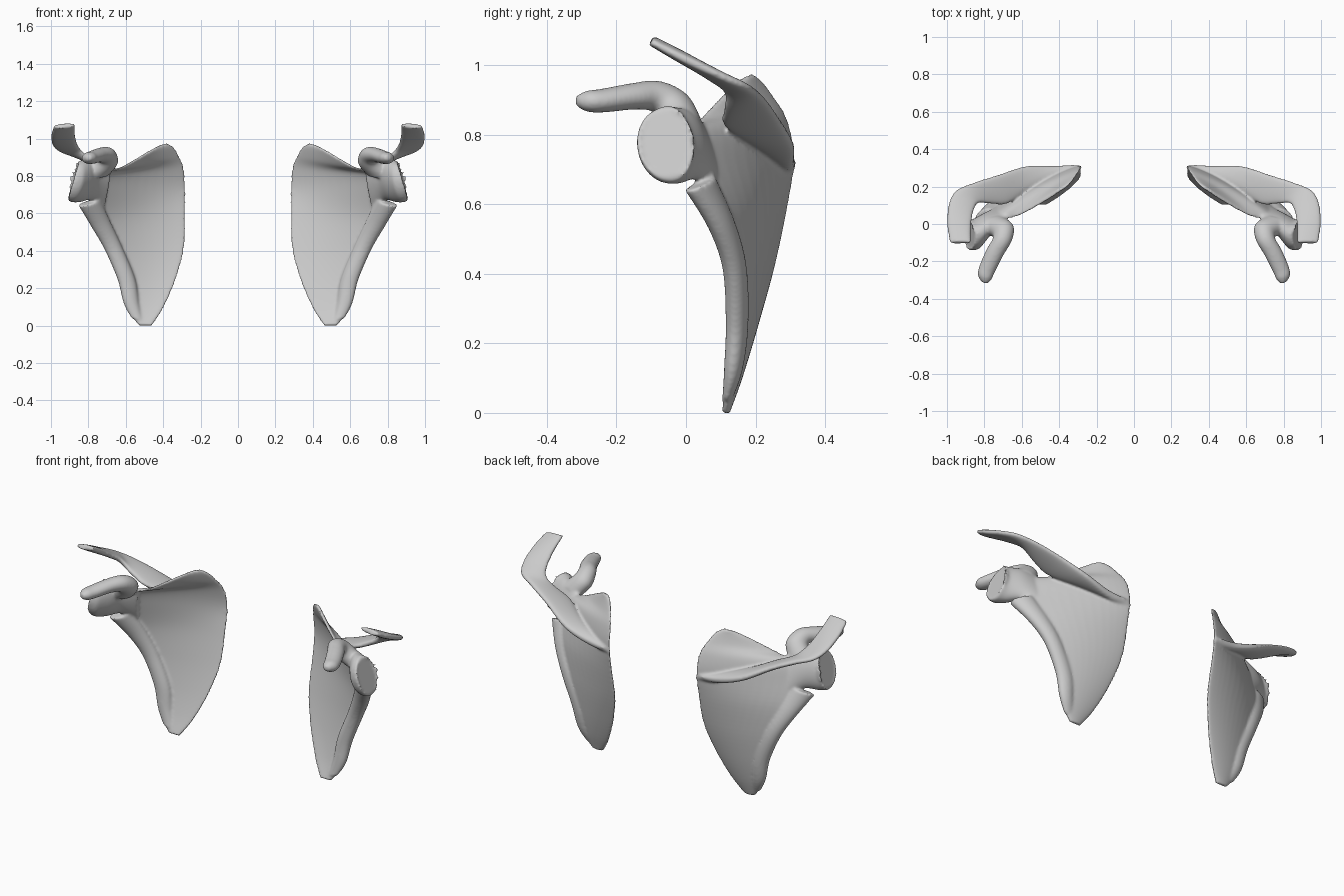
import bpy
import bmesh
import math
from mathutils import Vector

# Remove the default cube
default_cube = bpy.data.objects.get("Cube")
if default_cube:
    bpy.data.objects.remove(default_cube, do_unlink=True)

# One bone-grey material
bone = bpy.data.materials.new("bone_grey")
bone.use_nodes = True
grey = (0.6, 0.6, 0.6, 1.0)
bone.diffuse_color = grey
bone.node_tree.nodes["Principled BSDF"].inputs["Base Color"].default_value = grey


def resample(rows, steps):
    """Catmull-Rom interpolation between rows of numbers."""
    result = []
    last = len(rows) - 1
    for i in range(last):
        before, start = rows[max(i - 1, 0)], rows[i]
        end, after = rows[i + 1], rows[min(i + 2, last)]
        for k in range(steps):
            t = k / steps
            result.append([
                b + t / 2 * (c - a + t * (2 * a - 5 * b + 4 * c - d + t * (3 * (b - c) + d - a)))
                for a, b, c, d in zip(before, start, end, after)])
    result.append(list(rows[last]))
    return result


def loft(bm, rows, bulge=0.0, power=1.0, steps=6, sides=32):
    """Closed solid; each row holds edge A, edge B and a half thickness.
    bulge bows the section backwards, a low power makes its edges blunt."""
    rows = resample(rows, steps)
    edges = [(Vector(r[:3]), Vector(r[3:6]), r[6]) for r in rows]
    centres = [(a + b) / 2 for a, b, _ in edges]
    rings = []
    for i, (a, b, thick) in enumerate(edges):
        tangent = centres[min(i + 1, len(edges) - 1)] - centres[max(i - 1, 0)]
        across = (b - a) / 2
        normal = across.cross(tangent).normalized()
        bow = Vector((0, bulge * across.length * 2, 0))
        ring = []
        for k in range(sides):
            angle = math.tau * k / sides
            u, v = math.cos(angle), math.sin(angle)
            v = math.copysign(abs(v) ** power, v)
            ring.append(bm.verts.new(
                centres[i] + across * u + normal * thick * v + bow * (1 - u * u)))
        rings.append(ring)
    for low, high in zip(rings, rings[1:]):
        for k in range(sides):
            n = (k + 1) % sides
            bm.faces.new((low[k], low[n], high[n], high[k]))
    bm.faces.new(rings[0])
    bm.faces.new(rings[-1])


# Blade: medial edge, lateral edge, half thickness, from the tip upwards
BLADE = [
    (.46, .11, 0, .53, .11, 0, .012),
    (.395, .15, .1, .60, .125, .1, .011),
    (.33, .20, .25, .64, .14, .25, .010),
    (.285, .25, .42, .70, .13, .42, .010),
    (.28, .29, .6, .77, .085, .57, .010),
    (.28, .31, .73, .80, .02, .72, .010),
    (.288, .29, .84, .75, .02, .81, .010),
    (.315, .25, .91, .64, .035, .84, .010),
    (.345, .215, .955, .50, .11, .92, .010),
    (.38, .19, .975, .42, .165, .965, .009),
]

# Thickened lateral border, merging into the blade on its medial side
BORDER = [
    (.51, .115, .02, .57, .115, .04, .012),
    (.53, .14, .12, .612, .13, .12, .026),
    (.55, .155, .25, .645, .138, .25, .032),
    (.62, .15, .42, .715, .13, .41, .034),
    (.68, .12, .55, .785, .085, .53, .036),
    (.74, .07, .68, .85, .01, .64, .038),
]

# Spine and acromion: root or inner edge, crest or outer edge
SPINE = [
    (.285, .30, .71, .295, .315, .71, .016),
    (.40, .265, .735, .40, .308, .71, .022),
    (.57, .178, .785, .57, .31, .77, .022),
    (.68, .108, .83, .73, .262, .855, .019),
    (.78, .11, .88, .86, .22, .91, .018),
    (.835, .11, .93, .95, .18, .935, .018),
    (.86, .06, .972, .99, .11, .965, .018),
    (.872, -.03, 1.033, 1.0, 0, 1.015, .018),
    (.872, -.10, 1.075, .985, -.10, 1.066, .014),
]

# Neck flaring into the shoulder socket: top edge, bottom edge
SOCKET = [
    (.68, .04, .84, .72, .10, .62, .020),
    (.76, 0, .87, .79, .035, .67, .044),
    (.81, -.05, .88, .855, -.015, .66, .066),
    (.842, -.07, .88, .898, -.04, .662, .086),
    (.852, -.073, .872, .908, -.042, .675, .078),
]

# Hooked process in front: inner edge, outer edge
HOOK = [
    (.69, .03, .82, .83, -.04, .82, .050),
    (.645, -.01, .885, .76, -.06, .87, .052),
    (.655, -.09, .92, .755, -.08, .90, .045),
    (.70, -.17, .915, .785, -.13, .905, .038),
    (.745, -.26, .90, .825, -.22, .895, .034),
    (.762, -.297, .898, .835, -.272, .894, .030),
    (.785, -.32, .898, .815, -.311, .896, .014),
]


def build_scapula(name, side):
    bm = bmesh.new()
    loft(bm, BLADE, bulge=0.05, power=0.5)
    loft(bm, SPINE, power=0.7)
    for rows in (BORDER, SOCKET, HOOK):
        loft(bm, rows)
    for v in bm.verts:
        v.co.x *= side
    bmesh.ops.recalc_face_normals(bm, faces=bm.faces)
    mesh = bpy.data.meshes.new(name)
    bm.to_mesh(mesh)
    bm.free()
    mesh.materials.append(bone)
    bone_object = bpy.data.objects.new(name, mesh)
    bpy.context.collection.objects.link(bone_object)

    # Fuse the parts into one skin and soften the joins
    fuse = bone_object.modifiers.new("fuse", "REMESH")
    fuse.mode = "VOXEL"
    fuse.voxel_size = 0.007
    fuse.use_smooth_shade = True
    soften = bone_object.modifiers.new("soften", "SMOOTH")
    soften.factor = 0.5
    soften.iterations = 8


build_scapula("left_shoulder_blade", 1)
build_scapula("right_shoulder_blade", -1)
